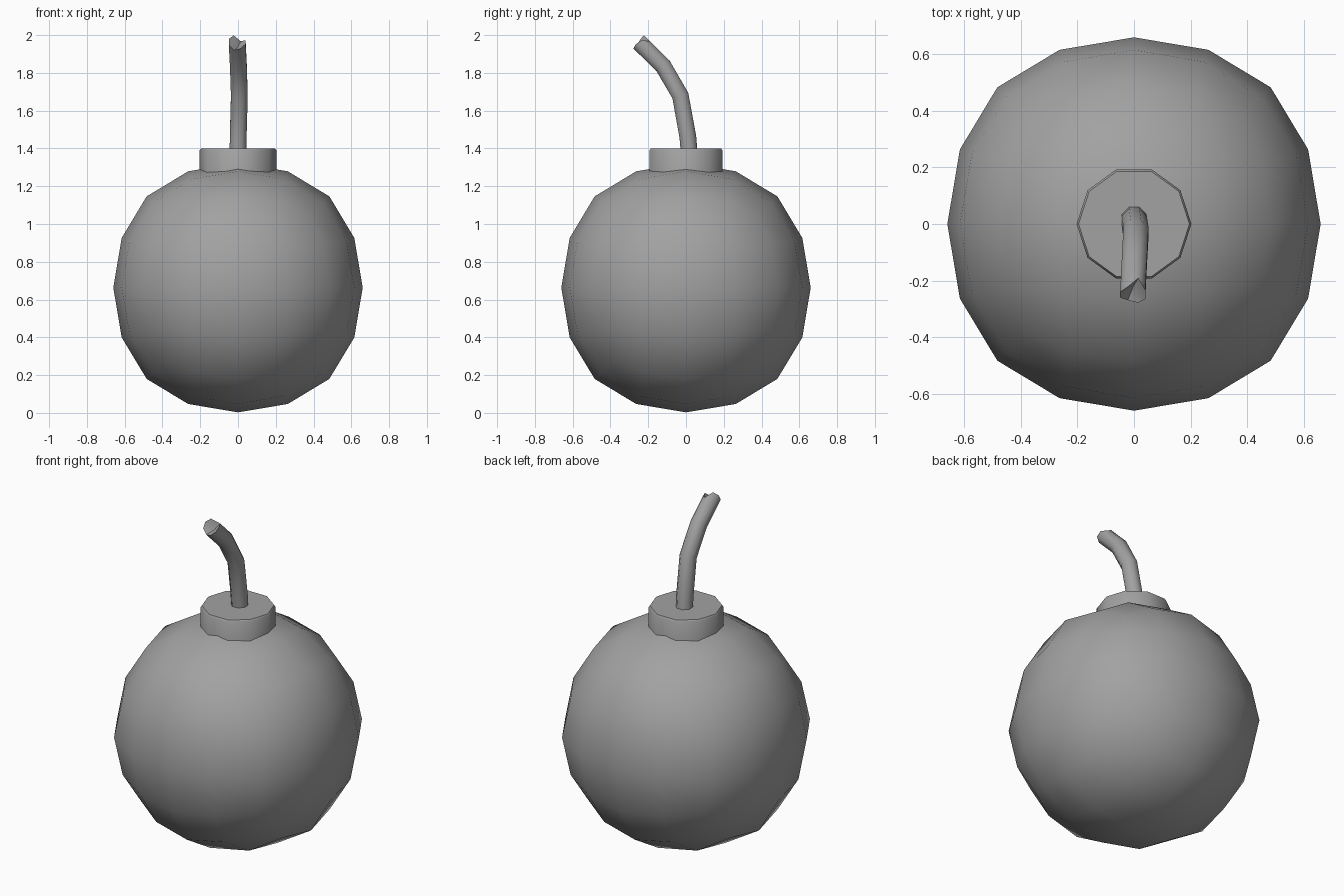
import bpy, bmesh, math
from mathutils import Vector

if "Cube" in bpy.data.objects:
    bpy.data.objects.remove(bpy.data.objects["Cube"])

dark = bpy.data.materials.new("dark_grey")
dark.diffuse_color = (0.36, 0.36, 0.36, 1)
dark.use_nodes = True
dark.node_tree.nodes["Principled BSDF"].inputs["Base Color"].default_value = dark.diffuse_color


def make_object(name, bm, angle):
    bmesh.ops.recalc_face_normals(bm, faces=bm.faces)
    mesh = bpy.data.meshes.new(name)
    bm.to_mesh(mesh)
    bm.free()
    ob = bpy.data.objects.new(name, mesh)
    bpy.context.collection.objects.link(ob)
    bpy.ops.object.select_all(action='DESELECT')
    ob.select_set(True)
    bpy.context.view_layer.objects.active = ob
    bpy.ops.object.shade_smooth_by_angle(angle=math.radians(angle))
    mesh.materials.append(dark)
    return ob


# round body: a cube rounded by two levels of subdivision
bpy.ops.mesh.primitive_cube_add(size=1.503, location=(0, 0, 0.663))
body = bpy.context.object
body.name = "body"
sub = body.modifiers.new("round", 'SUBSURF')
sub.levels = sub.render_levels = 2
sub.use_limit_surface = False
bpy.ops.object.modifier_apply(modifier=sub.name)
bpy.ops.object.shade_smooth()
body.data.materials.append(dark)

# ten-sided neck sunk into the body, with a small bevel on the top rim
bm = bmesh.new()
rings = []
for r, z in [(0.203, 1.18), (0.203, 1.39), (0.196, 1.40)]:
    rings.append([bm.verts.new((r * math.cos(math.tau * i / 10),
                                r * math.sin(math.tau * i / 10), z)) for i in range(10)])
for a, b in zip(rings, rings[1:]):
    for i in range(10):
        bm.faces.new((a[i], a[(i + 1) % 10], b[(i + 1) % 10], b[i]))
bm.faces.new(rings[0])
bm.faces.new(rings[-1])
make_object("neck", bm, 40)

# bent fuse: an eight-sided tube along a short path, with a frayed, hollow tip
SIDES, RADIUS = 8, 0.048
path = [Vector(p) for p in [(0, 0.018, 1.36), (0.001, 0.010, 1.46), (0.007, -0.03, 1.68),
                            (0.002, -0.122, 1.838), (-0.004, -0.243, 1.956)]]
fray = [0.004, -0.03, 0.016, 0.016, 0.008, -0.006, 0.006, 0.012]
bm = bmesh.new()
rings = []
for k, p in enumerate(path):
    t = (path[min(k + 1, len(path) - 1)] - path[max(k - 1, 0)]).normalized()
    side = Vector((1, 0, 0))
    side = (side - t * side.dot(t)).normalized()
    up = t.cross(side)
    ring = []
    for i in range(SIDES):
        a = math.tau * (i + 0.5) / SIDES
        v = p + RADIUS * (side * math.cos(a) + up * math.sin(a))
        if k == len(path) - 1:
            v += t * fray[i]
        ring.append(bm.verts.new(v))
    rings.append(ring)
for a, b in zip(rings, rings[1:]):
    for i in range(SIDES):
        j = (i + 1) % SIDES
        bm.faces.new((a[i], a[j], b[j], b[i]))
bm.faces.new(rings[0])
tip = bm.verts.new(path[-1] - t * 0.03)
for i in range(SIDES):
    bm.faces.new((rings[-1][i], rings[-1][(i + 1) % SIDES], tip))
make_object("fuse", bm, 50)
